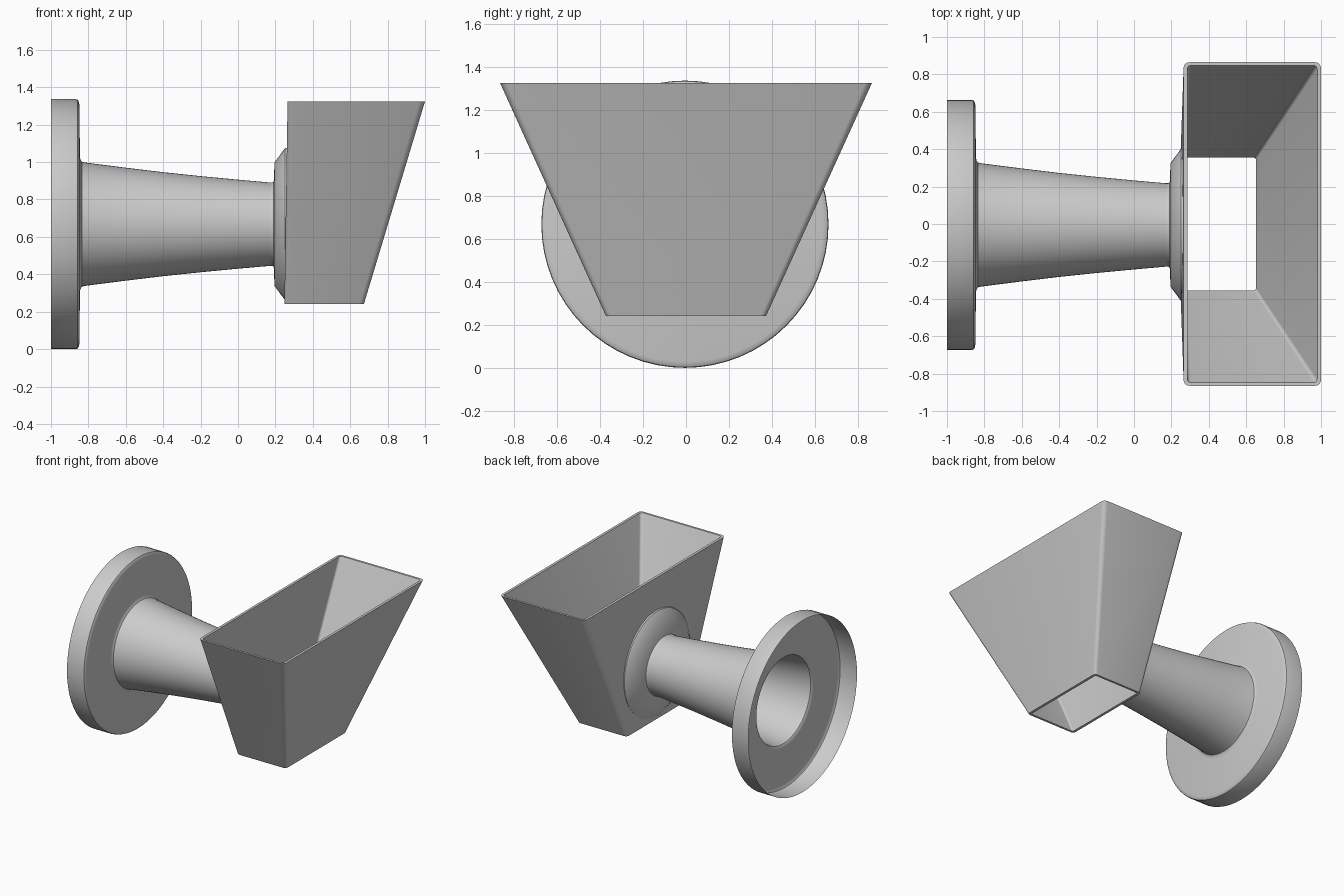
import bpy, bmesh, math
from math import cos, sin, pi

if "Cube" in bpy.data.objects:
    bpy.data.objects.remove(bpy.data.objects["Cube"])

AXIS_Y, AXIS_Z = -0.005, 0.668


def make_object(name, rings, close_loop):
    """Bridge successive closed rings of points into one surface."""
    bm = bmesh.new()
    loops = [[bm.verts.new(p) for p in ring] for ring in rings]
    pairs = list(zip(loops, loops[1:]))
    if close_loop:
        pairs.append((loops[-1], loops[0]))
    for a, b in pairs:
        n = len(a)
        for i in range(n):
            j = (i + 1) % n
            bm.faces.new((a[i], a[j], b[j], b[i]))
    bmesh.ops.recalc_face_normals(bm, faces=bm.faces)
    me = bpy.data.meshes.new(name)
    bm.to_mesh(me)
    bm.free()
    ob = bpy.data.objects.new(name, me)
    bpy.context.collection.objects.link(ob)
    bpy.ops.object.select_all(action='DESELECT')
    ob.select_set(True)
    bpy.context.view_layer.objects.active = ob
    bpy.ops.object.shade_smooth_by_angle(angle=math.radians(35))
    return ob


def circle(x, r, n=64):
    return [(x, AXIS_Y + r * cos(2 * pi * i / n), AXIS_Z + r * sin(2 * pi * i / n))
            for i in range(n)]


def rounded_rect(x0, x1, half_y, z, r, steps=5):
    pts = []
    corners = [(x1 - r, half_y - r, 0), (x0 + r, half_y - r, 90),
               (x0 + r, -half_y + r, 180), (x1 - r, -half_y + r, 270)]
    for cx, cy, start in corners:
        for i in range(steps + 1):
            a = math.radians(start + 90 * i / steps)
            pts.append((cx + r * cos(a), cy + r * sin(a), z))
    return pts


# Wall flange, tapered neck and mounting collar: one thin open-backed shell
profile = [(-1.0, 0.668), (-0.865, 0.668), (-0.857, 0.665), (-0.852, 0.657),
           (-0.848, 0.64), (-0.845, 0.36), (-0.842, 0.345), (-0.835, 0.334),
           (-0.82, 0.33), (-0.6, 0.302), (-0.4, 0.278), (-0.2, 0.257),
           (0.0, 0.238), (0.17, 0.223), (0.183, 0.223), (0.189, 0.227),
           (0.192, 0.235), (0.195, 0.33), (0.25, 0.405), (0.265, 0.41)]
make_object("flange_and_neck", [circle(x, r) for x, r in profile], False)

# Tapered hopper, open at top and bottom, with thin walls
make_object("hopper", [
    rounded_rect(0.248, 0.673, 0.372, 0.24, 0.025),
    rounded_rect(0.265, 1.0, 0.865, 1.325, 0.032),
    rounded_rect(0.285, 0.98, 0.848, 1.325, 0.02),
    rounded_rect(0.268, 0.653, 0.355, 0.24, 0.015),
], True)
